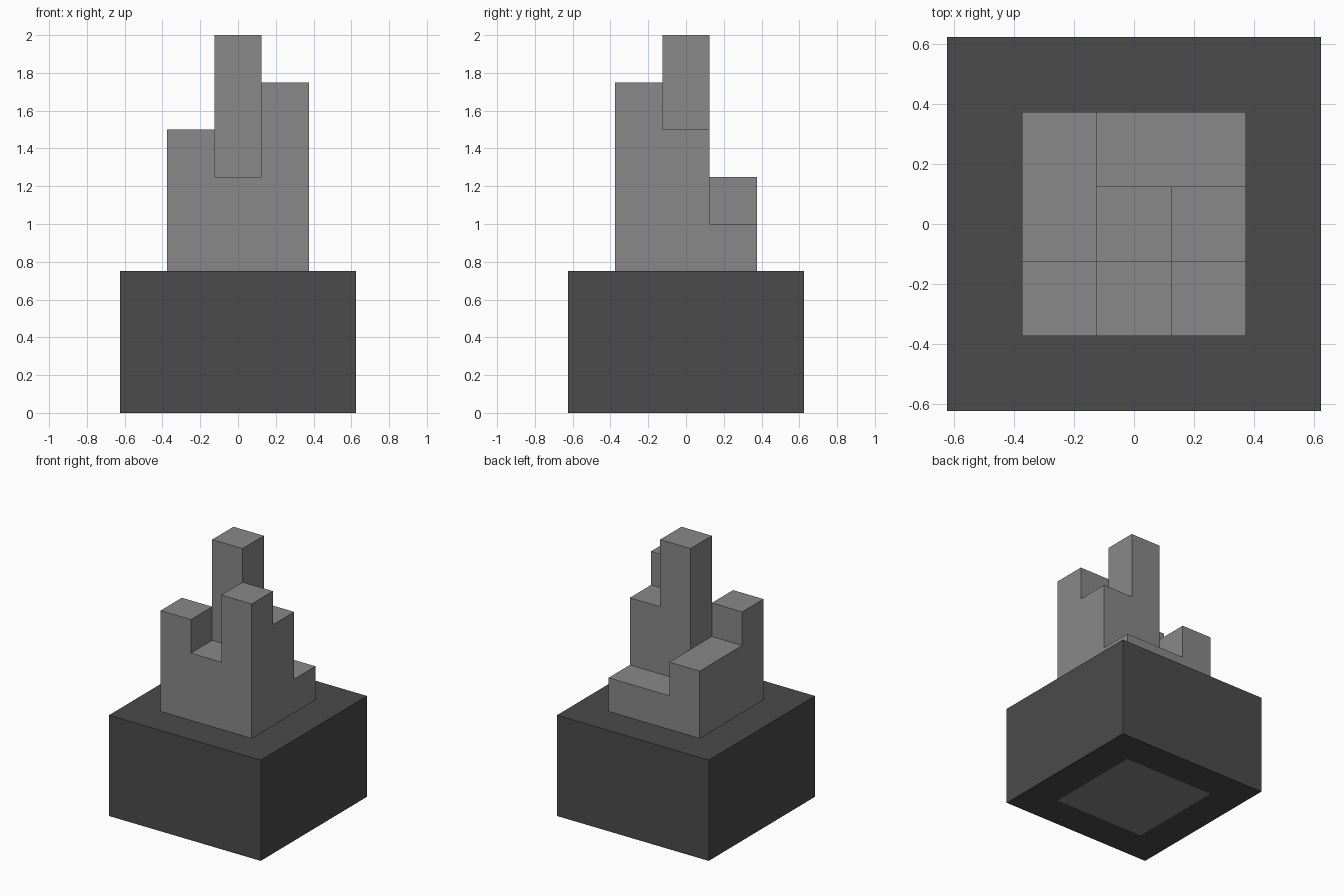
import bpy
import bmesh

cube = bpy.data.objects.get("Cube")
if cube:
    bpy.data.objects.remove(cube, do_unlink=True)


def make_material(name, value):
    mat = bpy.data.materials.new(name)
    mat.use_nodes = True
    colour = (value, value, value, 1)
    mat.diffuse_color = colour
    mat.node_tree.nodes["Principled BSDF"].inputs["Base Color"].default_value = colour
    return mat


def make_object(name, bm, *materials):
    bmesh.ops.recalc_face_normals(bm, faces=bm.faces[:])
    mesh = bpy.data.meshes.new(name)
    bm.to_mesh(mesh)
    bm.free()
    for mat in materials:
        mesh.materials.append(mat)
    obj = bpy.data.objects.new(name, mesh)
    bpy.context.collection.objects.link(obj)
    return obj


dark_grey = make_material("dark grey", 0.07)
mid_grey = make_material("mid grey", 0.25)

CELL = 0.25
BASE_SIZE = 5 * CELL
BASE_TOP = 3 * CELL

# Base block, with the foot of the tower showing as an inset square underneath
bm = bmesh.new()
bmesh.ops.create_cube(bm, size=1)
bmesh.ops.scale(bm, vec=(BASE_SIZE, BASE_SIZE, BASE_TOP), verts=bm.verts)
bmesh.ops.translate(bm, vec=(0, 0, BASE_TOP / 2), verts=bm.verts)
bm.normal_update()
bottom = [f for f in bm.faces if f.normal.z < -0.5]
bmesh.ops.inset_region(bm, faces=bottom, thickness=CELL, use_even_offset=True)
bottom[0].material_index = 1
make_object("base", bm, dark_grey, mid_grey)

# Stepped tower: column heights in cells, rows front to back, left to right in x
HEIGHTS = ((3, 2, 4),
           (2, 5, 3),
           (2, 1, 1))

# One grid sheet, each square extruded up to its own height
bm = bmesh.new()
bmesh.ops.create_grid(bm, x_segments=3, y_segments=3, size=1.5 * CELL)
bmesh.ops.translate(bm, vec=(0, 0, BASE_TOP), verts=bm.verts)
for level in range(5):
    raised = []
    for face in bm.faces:
        centre = face.calc_center_median()
        if abs(centre.z - BASE_TOP - level * CELL) > 0.01 or abs(face.normal.z) < 0.5:
            continue
        col, row = round(centre.x / CELL) + 1, round(centre.y / CELL) + 1
        if HEIGHTS[row][col] > level:
            raised.append(face)
    out = bmesh.ops.extrude_face_region(bm, geom=raised)
    new_verts = [v for v in out["geom"] if isinstance(v, bmesh.types.BMVert)]
    bmesh.ops.delete(bm, geom=[f for f in raised if f.is_valid], context="FACES")
    bmesh.ops.translate(bm, vec=(0, 0, CELL), verts=new_verts)
    bm.normal_update()
make_object("stepped_tower", bm, mid_grey)
